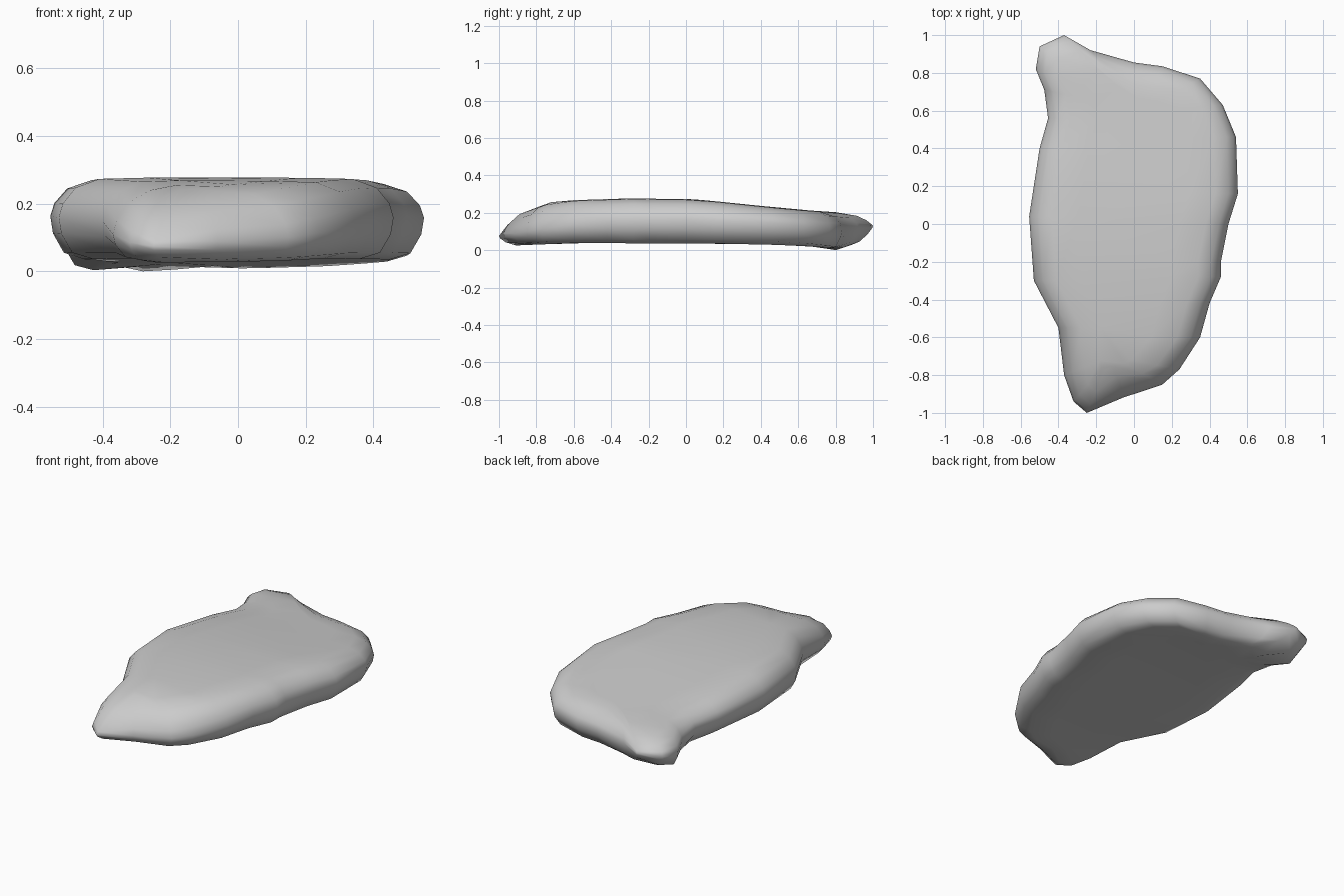
import bpy, bmesh
from mathutils import Vector

if "Cube" in bpy.data.objects:
    bpy.data.objects.remove(bpy.data.objects["Cube"])

# Plan outline of the slab, clockwise from the rear horn
OUTLINE = [(-.37, 1), (-.23, .92), (0, .855), (.15, .835), (.35, .77), (.47, .63),
           (.54, .46), (.55, .16), (.50, 0), (.46, -.2), (.46, -.28), (.40, -.42),
           (.35, -.6), (.24, -.77), (.15, -.85), (-.06, -.92), (-.25, -1),
           (-.32, -.94), (-.37, -.8), (-.40, -.55), (-.53, -.30), (-.555, .04),
           (-.50, .40), (-.455, .56), (-.475, .71), (-.52, .82), (-.50, .94)]
# Heights along the length (y, z)
TOP = [(-1, .11), (-.92, .185), (-.7, .264), (-.3, .277), (.05, .272), (.3, .248),
       (.55, .22), (.8, .203), (.95, .18), (1, .15)]
MID = [(-1, .075), (-.8, .11), (-.5, .155), (0, .165), (.5, .145), (.8, .11), (1, .13)]
BOTTOM = [(-1, .045), (-.92, .025), (-.6, .038), (.3, .035), (.7, .02), (.8, .0),
          (.92, .04), (1, .1)]
# Centre line x, which the insets move towards
SPINE = [(-.7, -.12), (0, 0), (.6, .03)]


def lerp(table, y):
    for (a, p), (b, q) in zip(table, table[1:]):
        if y <= b:
            t = max(0, (y - a) / (b - a))
            return p + (q - p) * t
    return table[-1][1]


def ring(bm, inset, level):
    """level: 1 = top surface, 0 = widest edge, -1 = underside"""
    verts = []
    for x, y in OUTLINE:
        cy = max(-.7, min(.6, y))
        p, c = Vector((x, y)), Vector((lerp(SPINE, cy), cy))
        p += (c - p).normalized() * min(inset, .75 * (c - p).length)
        m = lerp(MID, y if inset < .05 else p.y)
        end = lerp(TOP if level > 0 else BOTTOM, p.y)
        verts.append(bm.verts.new((p.x, p.y, m + (end - m) * abs(level))))
    return verts


# Rounded rim and nearly flat faces
bm = bmesh.new()
rings = [ring(bm, *r) for r in [(.26, -1), (.10, -1), (.04, -.85), (.008, -.4), (0, 0),
                                (.012, .35), (.05, .75), (.12, .97), (.26, 1)]]
n = len(OUTLINE)
for a, b in zip(rings, rings[1:]):
    for i in range(n):
        j = (i + 1) % n
        bm.faces.new((a[i], a[j], b[j], b[i]))
for r in (rings[0], rings[-1]):
    edges = [bm.edges.get((r[i], r[(i + 1) % n])) for i in range(n)]
    bmesh.ops.triangle_fill(bm, edges=edges, use_beauty=True)
bmesh.ops.recalc_face_normals(bm, faces=bm.faces)
for f in bm.faces:
    f.smooth = True

mesh = bpy.data.meshes.new("rock_slab")
bm.to_mesh(mesh)
bm.free()
slab = bpy.data.objects.new("rock_slab", mesh)
bpy.context.collection.objects.link(slab)
